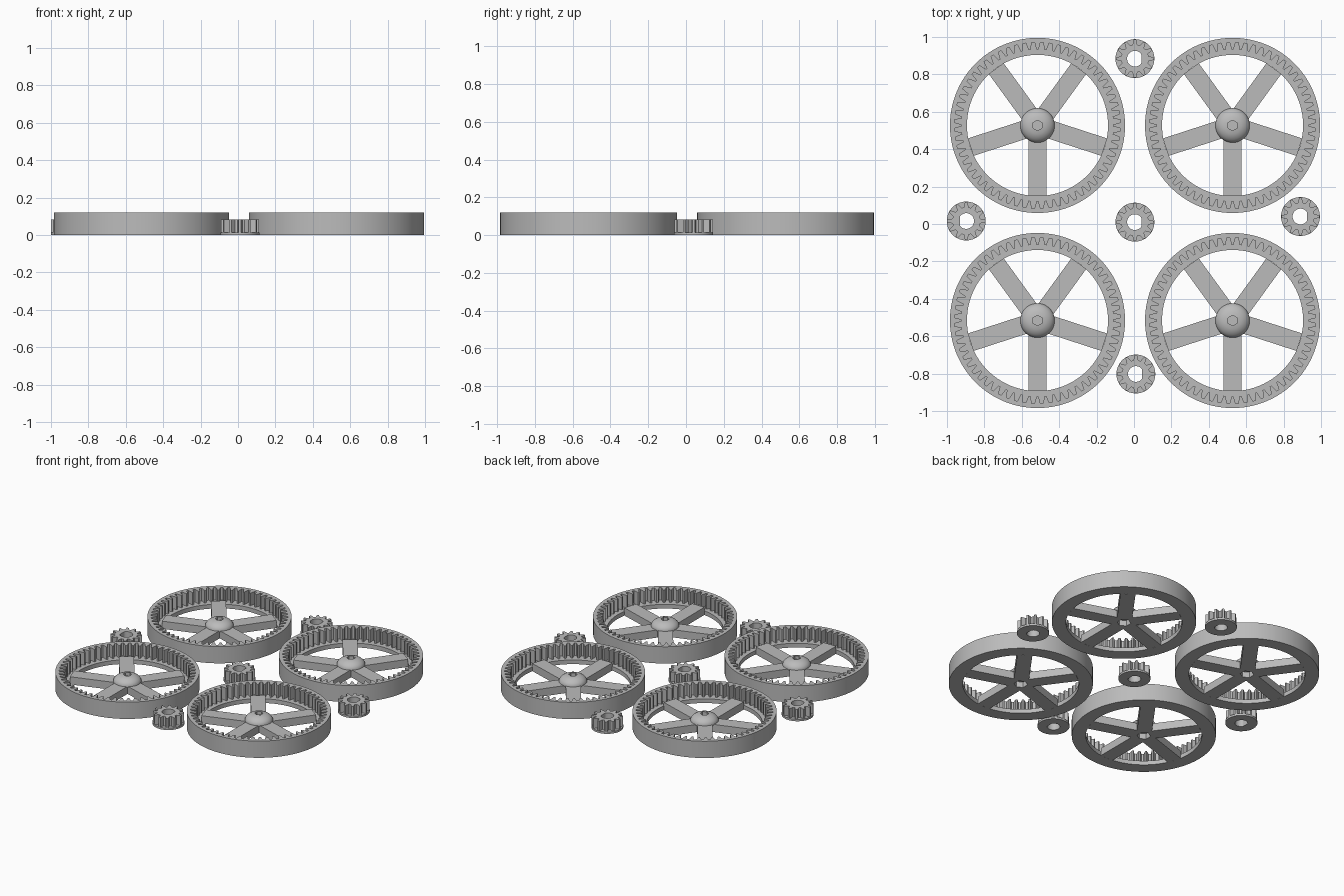
import bpy, bmesh
from math import pi, sin, cos, tan, atan, radians, sqrt

if "Cube" in bpy.data.objects:
    bpy.data.objects.remove(bpy.data.objects["Cube"])

grey = bpy.data.materials.new("plain grey")
grey.use_nodes = True
colour = (0.5, 0.5, 0.5, 1)
grey.diffuse_color = colour
grey.node_tree.nodes["Principled BSDF"].inputs["Base Color"].default_value = colour


# Radius rules: each returns the outline radius at an angle
def circle(r):
    return lambda a: r


def polygon(sides, r, turn=0.0):
    step = 2 * pi / sides
    return lambda a: r * cos(step / 2) / cos((a - turn) % step - step / 2)


def teeth(count, root, tip):
    def radius(a):
        f = abs((a * count / (2 * pi) + 0.5) % 1 - 0.5)
        return tip + (root - tip) * min(1, max(0, (f - 0.12) / 0.22))
    return radius


def flat_bore(r, flat):
    return lambda a: min(r, flat / cos(a)) if cos(a) > 0.1 else r


def spokes(count, half, length, turn):
    step = 2 * pi / count

    def radius(a):
        b = abs((a - turn + step / 2) % step - step / 2)
        return min(half / max(sin(b), 1e-6), length / cos(b))
    return radius


# Angles that catch the corners of every tooth
def tooth_angles(count):
    return [(i + f) * 2 * pi / count for i in range(count) for f in (-0.34, -0.12, 0.12, 0.34)]


def loft(name, loops, angles, closed):
    """Skin a stack of (radius rule, height) loops; close it up or cap both ends."""
    bm = bmesh.new()
    rows = [[bm.verts.new((rule(a) * cos(a), rule(a) * sin(a), z)) for a in angles]
            for rule, z in loops]
    n = len(angles)
    pairs = list(zip(rows, rows[1:]))
    if closed:
        pairs.append((rows[-1], rows[0]))
    else:
        bm.faces.new(rows[0][::-1])
        bm.faces.new(rows[-1])
    for low, high in pairs:
        for i in range(n):
            j = (i + 1) % n
            bm.faces.new((low[i], low[j], high[j], high[i]))
    bmesh.ops.recalc_face_normals(bm, faces=bm.faces)
    mesh = bpy.data.meshes.new(name)
    bm.to_mesh(mesh)
    bm.free()
    mesh.materials.append(grey)
    return mesh


def place(name, mesh, x, y, turn=0.0):
    ob = bpy.data.objects.new(name, mesh)
    bpy.context.collection.objects.link(ob)
    ob.location = (x, y, 0)
    ob.rotation_euler.z = turn
    return ob


# Internally toothed rim with a narrow flange below the teeth
rim_teeth = teeth(60, 0.444, 0.405)
rim = loft("rim", [(circle(0.468), 0), (circle(0.468), 0.12), (rim_teeth, 0.12),
                   (rim_teeth, 0.03), (circle(0.377), 0.03), (circle(0.377), 0)],
           tooth_angles(60), True)

# Five-spoke star with a hexagonal pocket underneath
HALF, LENGTH, SPOKE_TOP = 0.049, 0.376, 0.055
hex_angles = [radians(30 + 60 * i) for i in range(6)]
corner = atan(HALF / LENGTH)
star_angles = [radians(54 + 72 * i) + d for i in range(5) for d in (-corner, corner, pi / 5)]
star_angles = sorted({round(a % (2 * pi), 5) for a in star_angles + hex_angles})
star = spokes(5, HALF, LENGTH, radians(54))
pocket = polygon(6, 0.045, radians(30))
spoke_star = loft("spokes", [(pocket, 0.04), (pocket, 0), (star, 0), (star, SPOKE_TOP),
                             (circle(0.03), SPOKE_TOP)], star_angles, False)

# Domed hub cap with a hexagonal socket on top
socket = polygon(6, 0.028, radians(30))
dome = [(circle(0.092 * cos(t)), 0.054 + 0.052 * sin(t))
        for t in (radians(12 * k) for k in range(6))]
hub = loft("hub", [(circle(0.092), 0.05)] + dome + [(socket, 0.102), (socket, 0.08)],
           [2 * pi * i / 48 for i in range(48)], False)

# Pinion: base disc, outer teeth and a flatted bore
pinion_teeth = teeth(12, 0.074, 0.102)
bore = flat_bore(0.042, 0.034)
pinion = loft("pinion", [(circle(0.104), 0), (circle(0.104), 0.014), (pinion_teeth, 0.014),
                         (pinion_teeth, 0.083), (bore, 0.083), (bore, 0)],
              tooth_angles(12), True)

made = []
for x, side in ((-0.516, "right"), (0.527, "left")):
    for y, end in ((-0.516, "front"), (0.527, "back")):
        for label, mesh in (("rim", rim), ("spokes", spoke_star), ("hub", hub)):
            made.append(place(f"{end}_{side}_{label}", mesh, x, y))

for label, x, y, turn in (("back", 0.005, 0.884, 0), ("front", 0.01, -0.802, 0),
                          ("centre", 0.005, 0.01, 0), ("right", -0.897, 0.016, pi),
                          ("left", 0.89, 0.04, 0)):
    made.append(place(f"{label}_pinion", pinion, x, y, turn))

# Smooth the round walls and keep edges crisp
bpy.ops.object.select_all(action="DESELECT")
for ob in made:
    ob.select_set(True)
bpy.context.view_layer.objects.active = made[0]
bpy.ops.object.shade_smooth_by_angle(angle=radians(25))
